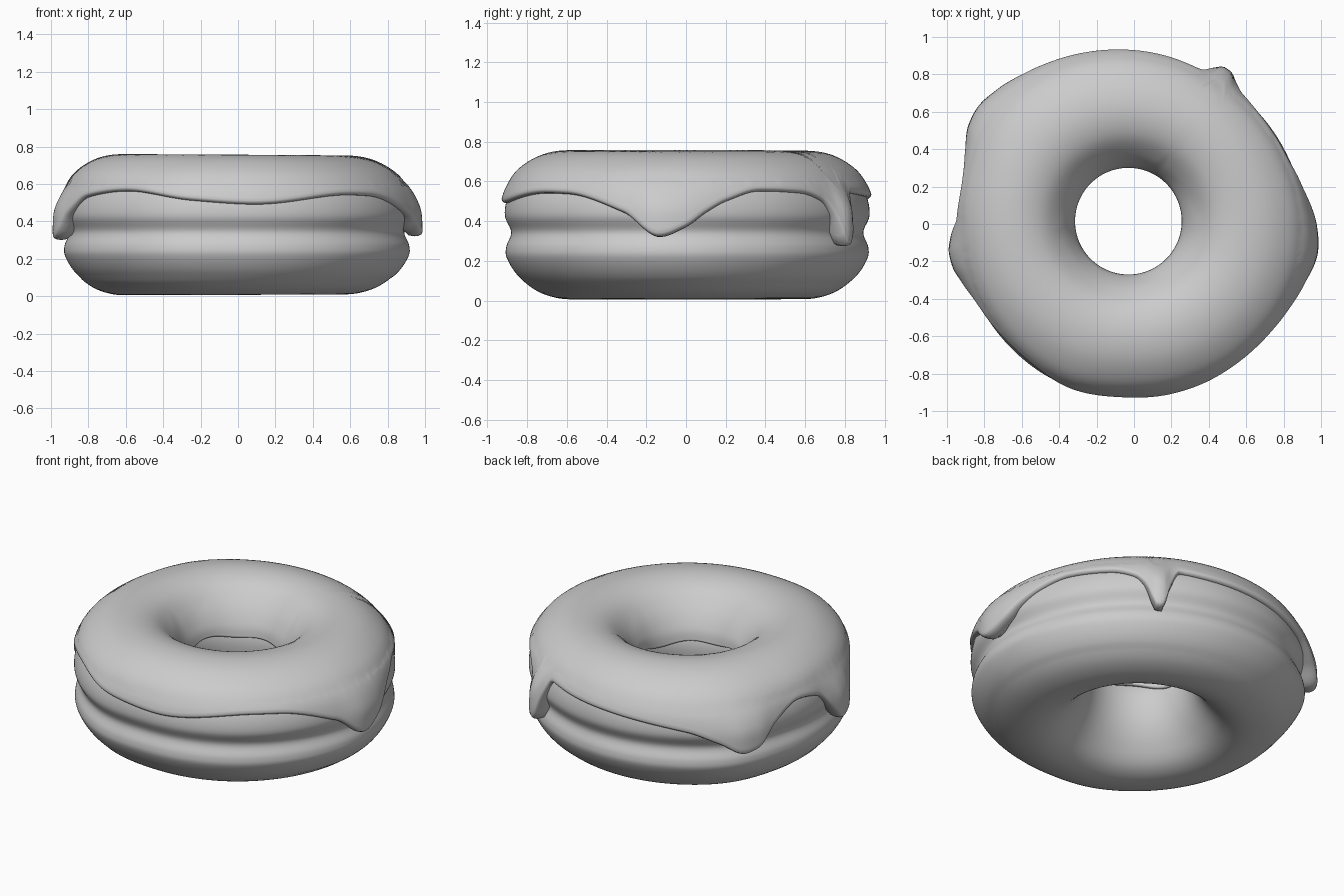
import bpy, bmesh, math

if "Cube" in bpy.data.objects:
    bpy.data.objects.remove(bpy.data.objects["Cube"])

SEG = 288


def hermite(p0, p1, m0, m1, t):
    t2, t3 = t * t, t * t * t
    return ((2 * t3 - 3 * t2 + 1) * p0 + (t3 - 2 * t2 + t) * m0
            + (3 * t2 - 2 * t3) * p1 + (t3 - t2) * m1)


def around(keys):
    """Smooth periodic function of an angle in degrees from (angle, value) keys."""
    k = [(keys[-1][0] - 360, keys[-1][1])] + keys + [(a + 360, v) for a, v in keys[:2]]
    k = [(keys[-2][0] - 360, keys[-2][1])] + k

    def slope(i):
        (a0, v0), (a1, v1), (a2, v2) = k[i - 1:i + 2]
        d0, d1 = (v1 - v0) / (a1 - a0), (v2 - v1) / (a2 - a1)
        return 0 if d0 * d1 <= 0 else 2 * d0 * d1 / (d0 + d1)

    def f(a):
        for i in range(1, len(k) - 2):
            if k[i][0] <= a <= k[i + 1][0]:
                w = k[i + 1][0] - k[i][0]
                return hermite(k[i][1], k[i + 1][1], slope(i) * w, slope(i + 1) * w,
                               (a - k[i][0]) / w)
    return f


def smooth_path(pts, n=8, closed=False):
    """Catmull-Rom curve through profile points (radius, z)."""
    m, out = len(pts), []
    get = lambda i: pts[i % m] if closed else pts[max(0, min(m - 1, i))]
    for i in range(m if closed else m - 1):
        a, b, c, d = (get(i + j) for j in (-1, 0, 1, 2))
        for s in range(n):
            out.append(tuple(hermite(b[q], c[q], (c[q] - a[q]) / 2, (d[q] - b[q]) / 2, s / n)
                             for q in (0, 1)))
    return out if closed else out + [pts[-1]]


# outer radius of the ring by angle, and lower edge of the icing by angle
ring_radius = around([(0, .93), (25, .905), (45, .90), (62, .905), (90, .93), (115, .96),
                      (140, .985), (165, .95), (190, .94), (215, .94), (245, .945),
                      (270, .92), (310, .935), (345, .94)])
icing_edge = around([(0, .37), (6, .44), (13, .50), (25, .55), (41, .54), (50, .50), (54, .43),
                     (58, .275), (60, .275), (63, .42), (67, .54), (78, .53), (100, .51),
                     (125, .46), (136, .39), (144, .32), (149, .34), (156, .45), (168, .53),
                     (178, .50), (184, .39), (189, .30), (193, .32), (199, .43), (210, .53),
                     (230, .56), (255, .51), (276, .49), (310, .54), (320, .535), (341, .44),
                     (352, .32)])


def place(r, z, deg):
    """Warp a profile point to the slightly uneven ring."""
    w = max(0, min(1, (r - .3) / .63))
    a = math.radians(deg)
    r *= 1 + (ring_radius(deg) / .93 - 1) * w
    z += .008 * math.cos(a - math.radians(200)) * (1 if z > .6 else -.6 if z < .1 else 0) * w
    return (r * math.cos(a) - .03 * (1 - w), r * math.sin(a) + .015 * (1 - w), z)


def lathe(name, profile_at):
    """Closed ring: profile_at(angle) gives a closed loop of (radius, z)."""
    bm = bmesh.new()
    rings = []
    for i in range(SEG):
        deg = i * 360 / SEG
        rings.append([bm.verts.new(place(r, z, deg)) for r, z in profile_at(deg)])
    n = len(rings[0])
    for i in range(SEG):
        a, b = rings[i], rings[(i + 1) % SEG]
        for j in range(n):
            k = (j + 1) % n
            bm.faces.new((a[j], b[j], b[k], a[k]))
    bmesh.ops.recalc_face_normals(bm, faces=bm.faces)
    me = bpy.data.meshes.new(name)
    bm.to_mesh(me)
    bm.free()
    me.shade_smooth()
    ob = bpy.data.objects.new(name, me)
    bpy.context.collection.objects.link(ob)
    return ob


# dough ring with a groove round the waist
dough = smooth_path([(.60, .008), (.74, .04), (.85, .12), (.91, .21), (.915, .27), (.89, .345),
                     (.922, .43), (.905, .53), (.85, .62), (.73, .695), (.60, .715), (.48, .68),
                     (.375, .59), (.315, .48), (.30, .38), (.325, .25), (.39, .13), (.48, .04)],
                    6, True)
lathe("dough", lambda deg: dough)

# icing draped over the top, with drips
cover = smooth_path([(.285, .46), (.30, .53), (.36, .63), (.46, .72), (.59, .755), (.73, .735),
                     (.85, .665), (.915, .575), (.942, .49), (.95, .40), (.95, .32), (.935, .24)], 16)
ROWS = 40


def sample(f):
    i = min(int(f), len(cover) - 2)
    t = f - i
    return tuple(cover[i][q] * (1 - t) + cover[i + 1][q] * t for q in (0, 1))


def icing_profile(deg):
    low = icing_edge(deg)
    edge = low + .02
    i = len(cover) - 1
    while cover[i - 1][1] < edge:
        i -= 1
    end = i - 1 + (cover[i - 1][1] - edge) / (cover[i - 1][1] - cover[i][1])
    bulge = .2 * max(0, .5 - low)
    wave = .012 * math.sin(math.radians(5 * deg)) + .01 * math.sin(math.radians(3 * deg + 40))
    out = [(.345, .47 + wave), (.30, .455 + wave)]
    for j in range(ROWS + 1):
        r, z = sample(end * j / ROWS)
        t = max(0, min(1, (.64 - z) / .22)) if r > .6 else 0
        t = t * t * (3 - 2 * t)
        z += wave * max(0, 1 - j / 10)
        out.append((r + bulge * t, z))
    # rounded lip, then tuck under into the dough
    r, z = out[-1]
    half = .025 + bulge / 2
    for a in (30, 60, 90, 130, 180):
        c, s = math.cos(math.radians(a)), math.sin(math.radians(a))
        out.append((r - half * (1 - c), z - .02 * s))
    out.append((.86, z + .02))
    # hidden underside inside the dough
    out += [(.80, .60), (.60, .67), (.45, .60)]
    return out


lathe("icing", icing_profile)
